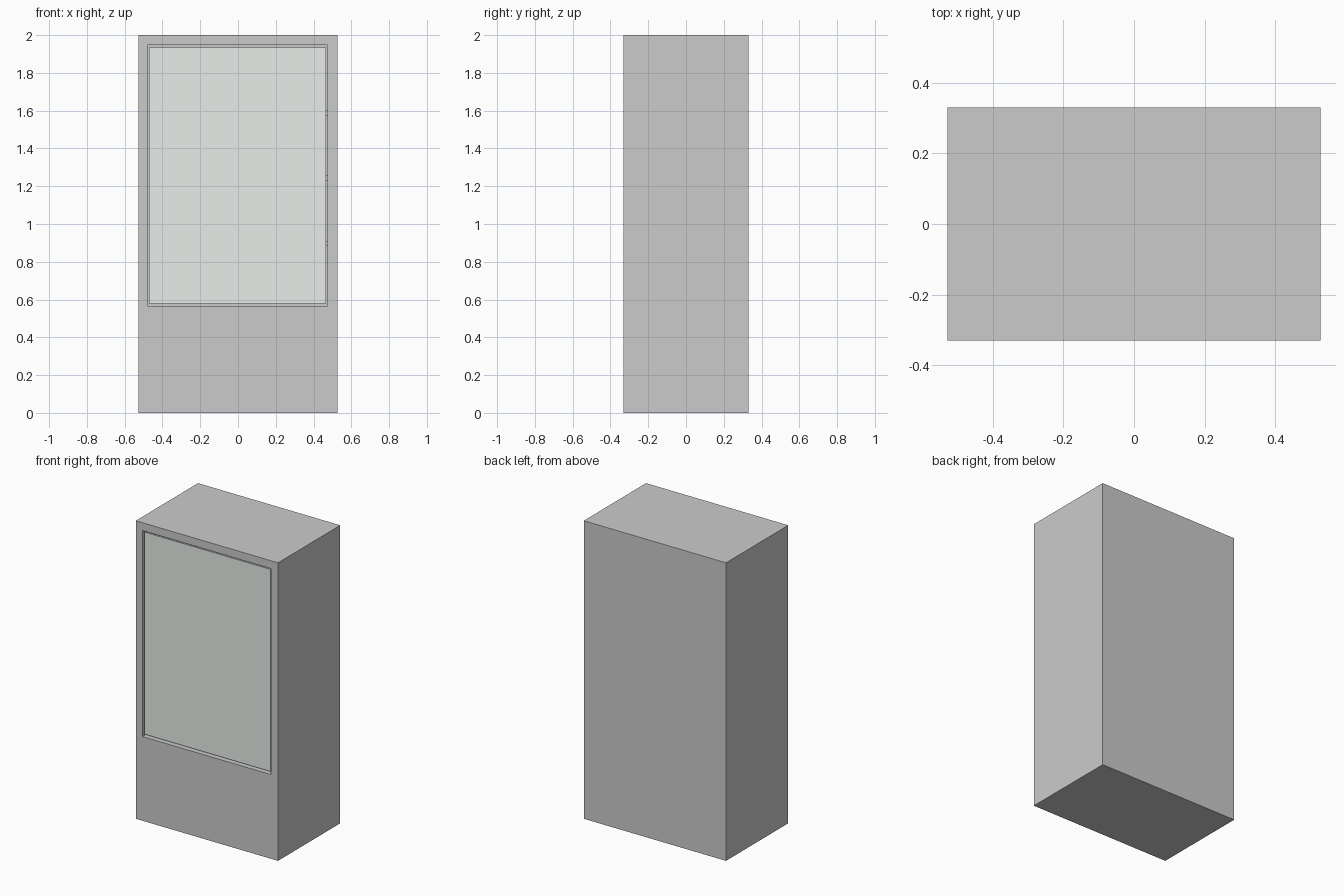
import bpy, bmesh

if "Cube" in bpy.data.objects:
    bpy.data.objects.remove(bpy.data.objects["Cube"])

W, D, H = 0.528, 0.33, 2.0                  # half width, half depth, height
OX0, OX1, OZ0, OZ1 = -0.478, 0.475, 0.565, 1.947   # door opening


def finish(bm, name, mat=None):
    bmesh.ops.recalc_face_normals(bm, faces=bm.faces)
    mesh = bpy.data.meshes.new(name)
    bm.to_mesh(mesh)
    bm.free()
    obj = bpy.data.objects.new(name, mesh)
    bpy.context.collection.objects.link(obj)
    if mat:
        mesh.materials.append(mat)
    return obj


def box(name, x0, x1, y0, y1, z0, z1, mat=None):
    bm = bmesh.new()
    bmesh.ops.create_cube(bm, size=1)
    for v in bm.verts:
        v.co = ((x0 + x1) / 2 + v.co.x * (x1 - x0),
                (y0 + y1) / 2 + v.co.y * (y1 - y0),
                (z0 + z1) / 2 + v.co.z * (z1 - z0))
    return finish(bm, name, mat)


def ring(bm, x0, x1, z0, z1, y):
    return [bm.verts.new((x, y, z)) for x, z in
            ((x0, z0), (x1, z0), (x1, z1), (x0, z1))]


# Cabinet shell: outer walls, front border and display cavity
bm = bmesh.new()
rings = [ring(bm, -W, W, 0, H, D),
         ring(bm, -W, W, 0, H, -D),
         ring(bm, OX0, OX1, OZ0, OZ1, -D),
         ring(bm, OX0, OX1, OZ0, OZ1, D - 0.05)]
for a, b in zip(rings, rings[1:]):
    for i in range(4):
        j = (i + 1) % 4
        bm.faces.new((a[i], a[j], b[j], b[i]))
bm.faces.new(rings[0])
bm.faces.new(rings[-1])
finish(bm, "cabinet_body")

# Glass pane, slightly recessed with a thin gap around it
glass = bpy.data.materials.new("glass")
glass.diffuse_color = (0.8, 0.85, 0.81, 1)
glass.use_nodes = True
glass.node_tree.nodes["Principled BSDF"].inputs["Base Color"].default_value = glass.diffuse_color
box("glass_door", -0.471, 0.467, -D + 0.01, -D + 0.02, 0.579, 1.935, glass)

# Three shelves dividing the cavity evenly
for i in range(1, 4):
    z = OZ0 + (OZ1 - OZ0) * i / 4
    box(f"shelf_{i}", -0.47, OX1 - 0.002, -D + 0.05, D - 0.05, z - 0.026, z)
